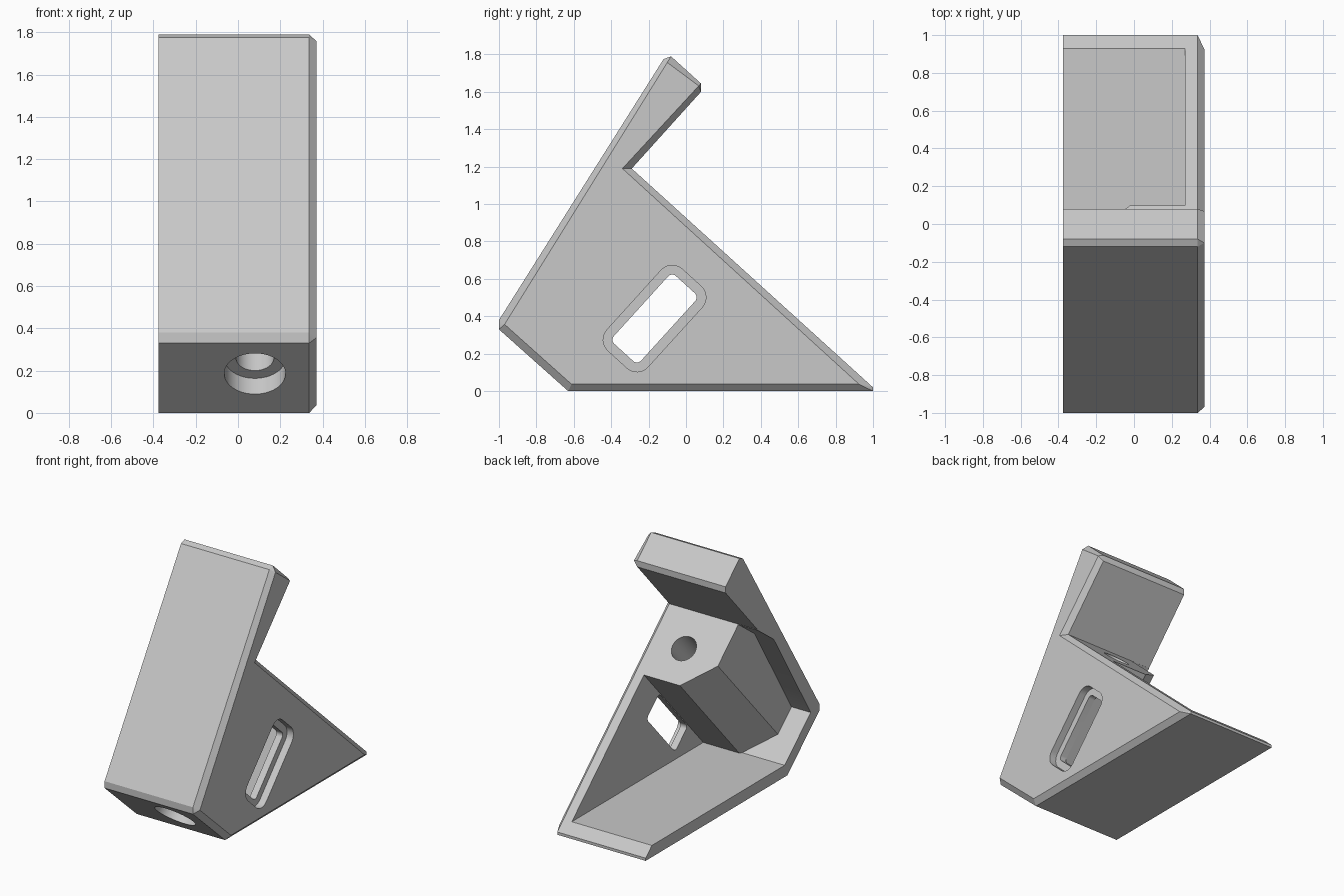
import bpy, bmesh, math
from mathutils import Vector

if "Cube" in bpy.data.objects:
    bpy.data.objects.remove(bpy.data.objects["Cube"], do_unlink=True)

grey = bpy.data.materials.new("light_grey")
grey.use_nodes = True
grey.diffuse_color = (0.58, 0.58, 0.58, 1)
grey.node_tree.nodes["Principled BSDF"].inputs["Base Color"].default_value = grey.diffuse_color

X, Y, Z = Vector((1, 0, 0)), Vector((0, 1, 0)), Vector((0, 0, 1))
U = Vector((0, 0.74, -0.672)).normalized()   # down the sloping open back
V = Vector((0, -U.z, U.y))                   # screw axis, square to the slope
NOTCH = Vector((0, -0.29, 1.19))


def loft(name, rings):
    """Closed solid through matching rings of points."""
    bm = bmesh.new()
    rows = [[bm.verts.new(p) for p in ring] for ring in rings]
    n = len(rows[0])
    for a, b in zip(rows, rows[1:]):
        for i in range(n):
            j = (i + 1) % n
            bm.faces.new((a[i], a[j], b[j], b[i]))
    bm.faces.new(rows[0])
    bm.faces.new(rows[-1])
    bmesh.ops.remove_doubles(bm, verts=bm.verts, dist=0.0005)
    bmesh.ops.recalc_face_normals(bm, faces=bm.faces)
    mesh = bpy.data.meshes.new(name)
    bm.to_mesh(mesh)
    bm.free()
    ob = bpy.data.objects.new(name, mesh)
    bpy.context.collection.objects.link(ob)
    mesh.materials.append(grey)
    return ob


def prism(name, pts, origin, a, b, axis, start, end):
    """Outline in the a/b plane, extruded along axis from start to end."""
    return loft(name, [[origin + a * p + b * q + axis * d for p, q in pts]
                       for d in (start, end)])


def subtract(ob, cutter):
    cutter.hide_render = True
    mod = ob.modifiers.new("cut", 'BOOLEAN')
    mod.operation, mod.solver, mod.object = 'DIFFERENCE', 'EXACT', cutter
    bpy.context.view_layer.objects.active = ob
    bpy.ops.object.modifier_apply(modifier=mod.name)
    bpy.data.objects.remove(cutter, do_unlink=True)


def circle(r, n=48):
    return [(r * math.cos(math.tau * i / n), r * math.sin(math.tau * i / n)) for i in range(n)]


def rounded(p, q, r, n=6):
    """Rounded rectangle: corner centres at +-p, +-q."""
    pts = []
    for k, (sx, sy) in enumerate(((1, 1), (-1, 1), (-1, -1), (1, -1))):
        for i in range(n + 1):
            t = (k + i / n) * math.pi / 2
            pts.append((sx * p + r * math.cos(t), sy * q + r * math.sin(t)))
    return pts


# Solid bracket with a chamfered rim on the slotted side
outer = [(-1, 0.33), (-0.63, 0), (1, 0), (1, 0.02), (-0.29, 1.19),
         (0.08, 1.60), (0.08, 1.645), (-0.08, 1.79), (-0.12, 1.775), (-1, 0.38)]
front, tip, top = (-0.97, 0.357), (0.068, 1.632), (-0.1, 1.757)
toe = (0.925, 0.037)
inset = [front, (-0.612, 0.037), toe, toe, (-0.34, 1.19), tip, tip, top, top, front]
bracket = loft("corner_bracket", [[Vector((x, y, z)) for y, z in ring]
                                  for x, ring in ((-0.375, outer), (0.337, outer), (0.372, inset))])

# Hollow, open to the back and one side, leaving the screw boss standing
hollow = prism("hollow_cutter",
               [(-0.288, 1.188), (-0.475, 1.05), (-0.90, 0.355), (-0.60, 0.085),
                (1.5, 0.085), (1.5, 1.188)], Vector(), Y, Z, X, -0.6, 0.27)
boss = prism("boss_cutter",
             [(-0.22, -0.4), (-0.22, 0.32), (-0.02, 0.525), (0.5, 0.525), (0.5, -0.4)],
             NOTCH, X, U, V, -1.6, 2)
subtract(hollow, boss)
subtract(bracket, hollow)

# Screw hole and counterbore
hole_at = NOTCH + U * 0.27 + X * 0.08
subtract(bracket, prism("screw_hole_cutter", circle(0.09), hole_at, X, U, V, -1.3, 0.2))
subtract(bracket, prism("counterbore_cutter", circle(0.145), hole_at, X, U, V, -1.4, -1.01))

# Stepped slot through the side wall
slot_at = Vector((0, -0.168, 0.388))
subtract(bracket, prism("slot_cutter", rounded(0.215, 0.068, 0.03), slot_at, V, U, X, 0.2, 0.5))
subtract(bracket, prism("slot_recess_cutter", rounded(0.215, 0.068, 0.08), slot_at, V, U, X, 0.32, 0.5))

# Crisp edges, smooth bores
bpy.ops.object.select_all(action='DESELECT')
bracket.select_set(True)
bpy.context.view_layer.objects.active = bracket
bpy.ops.object.shade_smooth_by_angle(angle=math.radians(25))
